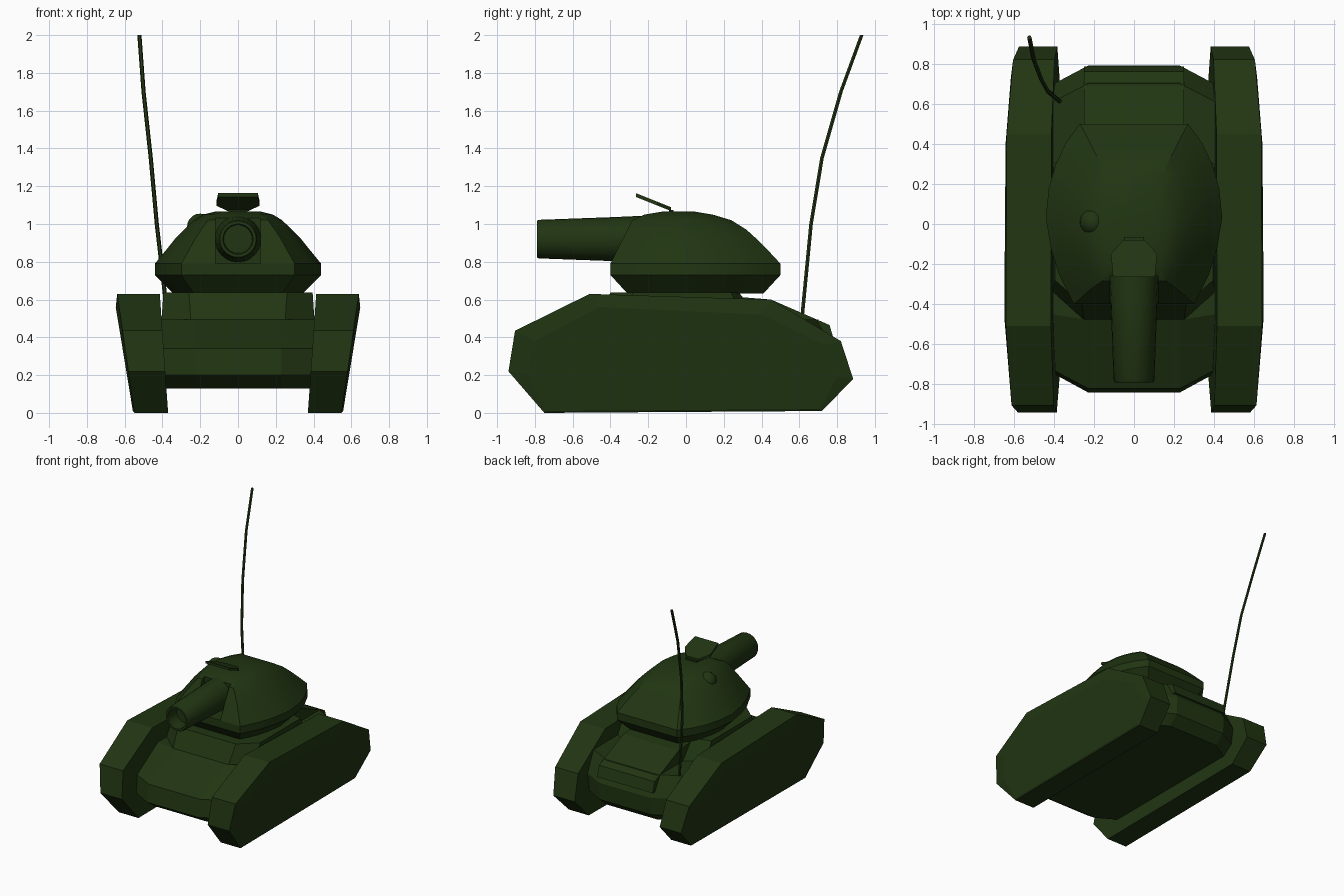
import bpy, bmesh, math
from mathutils import Vector

if "Cube" in bpy.data.objects:
    bpy.data.objects.remove(bpy.data.objects["Cube"])

green = bpy.data.materials.new("dark_green")
green.diffuse_color = (0.015, 0.036, 0.006, 1)
green.use_nodes = True
green.node_tree.nodes["Principled BSDF"].inputs["Base Color"].default_value = green.diffuse_color


def finish(bm, name, smooth=None):
    bmesh.ops.recalc_face_normals(bm, faces=bm.faces)
    me = bpy.data.meshes.new(name)
    bm.to_mesh(me)
    bm.free()
    me.materials.append(green)
    ob = bpy.data.objects.new(name, me)
    bpy.context.collection.objects.link(ob)
    if smooth:
        bpy.ops.object.select_all(action='DESELECT')
        ob.select_set(True)
        bpy.context.view_layer.objects.active = ob
        bpy.ops.object.shade_smooth_by_angle(angle=math.radians(smooth))
    return ob


def loft(name, rings, smooth=None):
    """Skin a list of equal-length closed rings and cap both ends."""
    bm = bmesh.new()
    vs = [[bm.verts.new(p) for p in r] for r in rings]
    n = len(vs[0])
    for a, b in zip(vs, vs[1:]):
        for i in range(n):
            j = (i + 1) % n
            bm.faces.new((a[i], a[j], b[j], b[i]))
    bm.faces.new(vs[0])
    bm.faces.new(vs[-1])
    return finish(bm, name, smooth)


def both_sides(half, z):
    """Mirror a half plan outline (x, y) into a closed ring at height z."""
    return [(x, y, z) for x, y in half] + [(-x, y, z) for x, y in reversed(half)]


# Tracks: leaning slabs with a chamfered outer rim
rim = [(-.75, .0), (-.94, .22), (-.905, .435), (-.51, .63), (.45, .60), (.82, .38), (.885, .18), (.72, .01)]
face = [(-.74, .01), (-.84, .205), (-.80, .38), (-.46, .56), (.40, .52), (.73, .36), (.80, .19), (.71, .02)]
tracks = loft("tracks", [
    [(.37 + .07 * z, y, z) for y, z in rim],
    [(.548 + .145 * z, y, z) for y, z in rim],
    [(.555 + .165 * z, y, z) for y, z in face]])
tracks.modifiers.new("other_side", 'MIRROR')

# Lower hull with chamfered corners
hull = []
for z, w, front, back in [(.13, .38, -.74, .70), (.20, .395, -.84, .78),
                          (.34, .40, -.82, .79), (.495, .405, -.48, .70)]:
    cut = .09 if z < .4 else .03
    hull.append(both_sides([(.23, front), (w, front + cut), (w, back - .09), (.23, back)], z))
loft("lower_hull", hull)

# Upper hull under the turret
loft("upper_hull", [
    both_sides([(.25, -.48), (.405, -.34), (.405, .30), (.25, .40)], .49),
    both_sides([(.26, -.40), (.395, -.28), (.395, .24), (.25, .28)], .637)])

# Sloping engine deck
deck = [(.20, .40), (.20, .62), (.45, .60), (.76, .465), (.785, .38)]
loft("engine_deck", [[(x, y, z) for y, z in deck] for x in (-.25, .25)])

# Turret: stacked rings, flat in front and rounded behind
plan = [(.30, -.40), (.375, -.25), (.415, -.12), (.44, .03), (.425, .18),
        (.39, .30), (.34, .405), (.27, .50)]
levels = [(.632, .78, -.31, .41), (.73, 1, -.40, .50), (.79, 1, -.40, .50),
          (.86, .87, -.365, .435), (.92, .76, -.335, .375), (.97, .65, -.31, .32),
          (1.02, .53, -.285, .24), (1.05, .42, -.22, .14), (1.065, .28, -.13, .05)]
turret = loft("turret", [
    both_sides([(x * s, f + (y + .40) / .90 * (b - f)) for x, y in plan], z)
    for z, s, f, b in levels], 25)

# Gun slot cut into the turret front
bm = bmesh.new()
bmesh.ops.create_cube(bm, size=1)
bmesh.ops.scale(bm, vec=(.24, .40, .40), verts=bm.verts)
bmesh.ops.translate(bm, vec=(0, -.46, .992), verts=bm.verts)
cutter = finish(bm, "gun_slot_cutter")
cutter.hide_render = True
cutter.hide_viewport = True
slot = turret.modifiers.new("gun_slot", 'BOOLEAN')
slot.operation = 'DIFFERENCE'
slot.solver = 'EXACT'
slot.object = cutter

# Tapered barrel with an open muzzle
N = 24
loft("gun_barrel", [
    [(r * math.cos(t * math.tau / N), y, .92 + r * math.sin(t * math.tau / N)) for t in range(N)]
    for y, r in [(-.20, .125), (-.37, .117), (-.78, .102), (-.79, .096), (-.79, .08), (-.68, .075)]], 30)

# Raised hatch flap above the gun
flap = [(.105, -.265), (.115, -.15), (.055, -.08), (-.055, -.08), (-.115, -.15), (-.105, -.265)]
loft("hatch_flap", [[(x, y, 1.025 - .40 * y + dz) for x, y in flap] for dz in (.012, .032)])
bm = bmesh.new()
bmesh.ops.create_cube(bm, size=1)
bmesh.ops.scale(bm, vec=(.10, .025, .03), verts=bm.verts)
bmesh.ops.translate(bm, vec=(0, -.078, 1.06), verts=bm.verts)
finish(bm, "hatch_hinge")

# Small round bump on the turret roof
bm = bmesh.new()
bmesh.ops.create_uvsphere(bm, u_segments=20, v_segments=10, radius=.07)
bmesh.ops.translate(bm, vec=(-.20, .01, .985), verts=bm.verts)
finish(bm, "roof_bump", 30)

# Bent antenna
path = [Vector(p) for p in [(-.37, .612, .48), (-.43, .662, 1.0), (-.462, .72, 1.35),
                            (-.50, .82, 1.70), (-.522, .93, 2.0)]]
loft("antenna", [
    [(p.x + .011 * math.cos(a * math.tau / 6), p.y + .011 * math.sin(a * math.tau / 6), p.z)
     for a in range(6)] for p in path])
